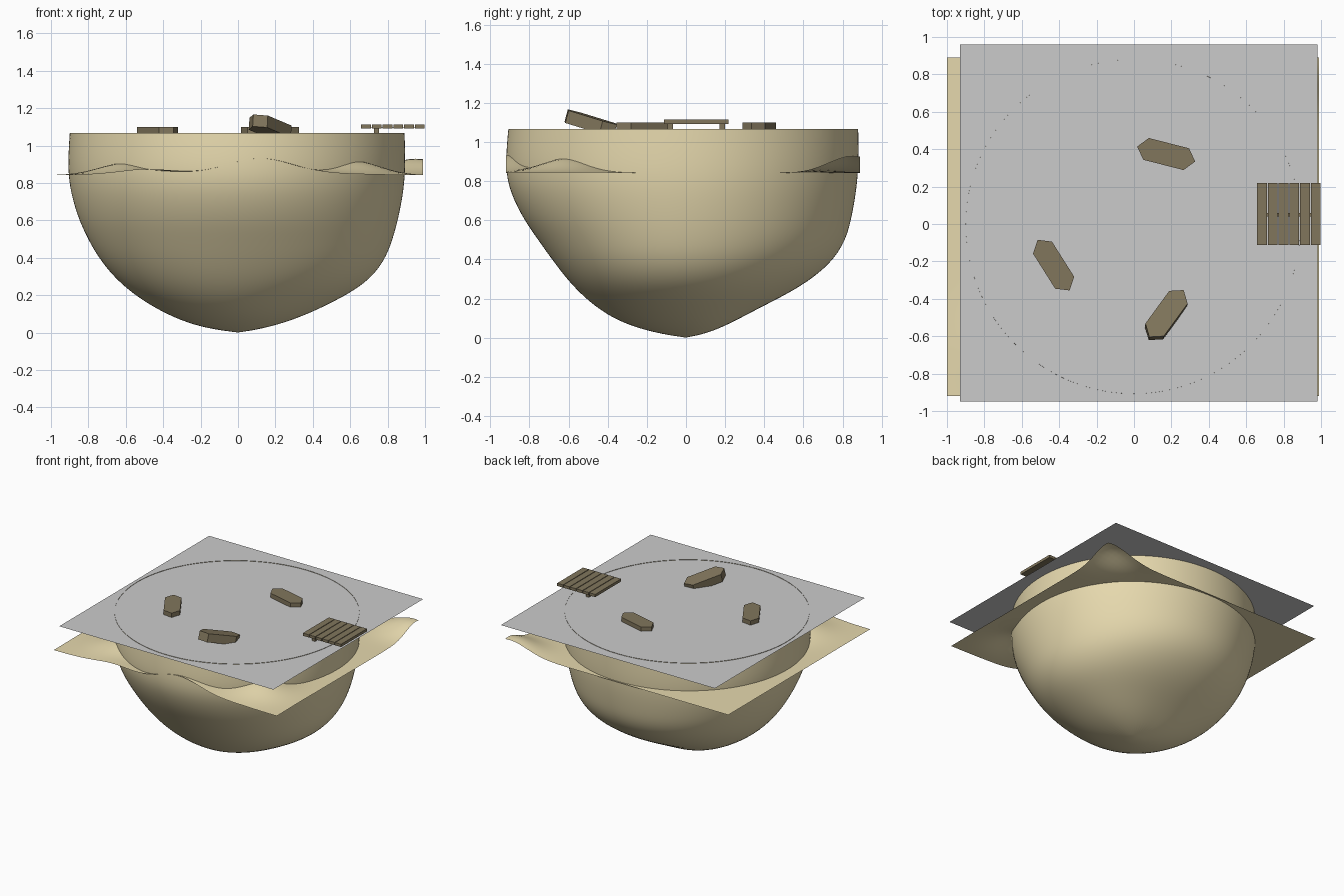
import bpy, bmesh, math
from mathutils import Matrix, Vector

if "Cube" in bpy.data.objects:
    bpy.data.objects.remove(bpy.data.objects["Cube"])


def material(name, rgb):
    m = bpy.data.materials.new(name)
    m.diffuse_color = (*rgb, 1)
    m.use_nodes = True
    m.node_tree.nodes["Principled BSDF"].inputs["Base Color"].default_value = m.diffuse_color
    return m


SAND = material("sand", (0.79, 0.69, 0.42))
WATER = material("water_grey", (0.60, 0.60, 0.60))
WOOD = material("dark_wood", (0.22, 0.18, 0.107))


def make(name, verts, faces, mat, smooth=False):
    me = bpy.data.meshes.new(name)
    me.from_pydata(verts, [], faces)
    me.materials.append(mat)
    bm = bmesh.new()
    bm.from_mesh(me)
    bmesh.ops.recalc_face_normals(bm, faces=bm.faces)
    bm.to_mesh(me)
    bm.free()
    for p in me.polygons:
        p.use_smooth = smooth
    ob = bpy.data.objects.new(name, me)
    bpy.context.collection.objects.link(ob)
    return ob


def prism(name, outline, z0, z1, mat):
    n = len(outline)
    verts = [(x, y, z0) for x, y in outline] + [(x, y, z1) for x, y in outline]
    faces = [list(range(n))[::-1], list(range(n, 2 * n))]
    faces += [(i, (i + 1) % n, n + (i + 1) % n, n + i) for i in range(n)]
    return make(name, verts, faces, mat)


def block(name, x0, x1, y0, y1, z0, z1, mat):
    return prism(name, [(x0, y0), (x1, y0), (x1, y1), (x0, y1)], z0, z1, mat)


# Lake basin: lopsided bowl blended from four side profiles
LEVELS = [0.03, 0.08, 0.16, 0.26, 0.38, 0.50, 0.62, 0.78, 0.92, 1.067]
LEFT = [0.20, 0.345, 0.495, 0.63, 0.735, 0.805, 0.86, 0.905, 0.912, 0.902]
RIGHT = [0.17, 0.33, 0.505, 0.685, 0.785, 0.83, 0.862, 0.892, 0.897, 0.893]
FRONT = [0.18, 0.34, 0.468, 0.577, 0.672, 0.757, 0.842, 0.917, 0.924, 0.910]
BACK = [0.13, 0.24, 0.39, 0.59, 0.745, 0.82, 0.85, 0.877, 0.885, 0.882]
SEG = 48
verts, faces = [(0, 0, -0.002)], []
for k, z in enumerate(LEVELS):
    for i in range(SEG):
        a = 2 * math.pi * i / SEG
        c, s = math.cos(a), math.sin(a)
        r = (RIGHT if c > 0 else LEFT)[k] * c * c + (BACK if s > 0 else FRONT)[k] * s * s
        verts.append((r * c, r * s, z))
for i in range(SEG):
    j = (i + 1) % SEG
    faces.append((0, 1 + j, 1 + i))
    for k in range(len(LEVELS) - 1):
        a, b = 1 + k * SEG, 1 + (k + 1) * SEG
        faces.append((a + i, a + j, b + j, b + i))
basin = make("lake_basin", verts, faces, SAND, True)
sub = basin.modifiers.new("smooth", "SUBSURF")
sub.levels = sub.render_levels = 2

# Shore: gently rolling sheet, each hill is (x, y, height, x spread, y spread)
HILLS = [(0.12, -0.92, 0.090, 0.26, 0.30), (0.62, -0.60, 0.075, 0.20, 0.19),
         (-0.60, -0.62, 0.065, 0.20, 0.20), (-0.45, -0.95, 0.028, 0.20, 0.15),
         (0.95, 0.85, 0.088, 0.22, 0.17)]


def shore_height(x, y):
    return 0.842 + sum(h * math.exp(-((x - a) / p) ** 2 - ((y - b) / q) ** 2)
                       for a, b, h, p, q in HILLS)


N = 50
verts, faces = [], []
for j in range(N + 1):
    for i in range(N + 1):
        x, y = -1 + 1.99 * i / N, -0.92 + 1.81 * j / N
        verts.append((x, y, shore_height(x, y)))
for j in range(N):
    for i in range(N):
        a = j * (N + 1) + i
        faces.append((a, a + 1, a + N + 2, a + N + 1))
make("shore", verts, faces, SAND, True)

# Water sheet
make("water", [(-0.93, -0.95, 1.064), (0.98, -0.95, 1.064),
               (0.98, 0.96, 1.064), (-0.93, 0.96, 1.064)], [(0, 1, 2, 3)], WATER)

# Boats: long six-sided hulls, the front one tipped up
HULL = [(0.16, 0), (0.111, 0.06), (-0.111, 0.06), (-0.16, 0), (-0.111, -0.06), (0.111, -0.06)]
for name, loc, turn, pitch, roll in [
        ("back_boat", (0.172, 0.374, 1.066), -14.4, 0, 0),
        ("left_boat", (-0.43, -0.22, 1.066), -57.7, 0, 0),
        ("tipped_boat", (0.172, -0.487, 1.096), -126.2, -14, 6)]:
    boat = prism(name, HULL, -0.033, 0.033, WOOD)
    boat.matrix_world = (Matrix.Translation(Vector(loc))
                         @ Matrix.Rotation(math.radians(turn), 4, "Z")
                         @ Matrix.Rotation(math.radians(pitch), 4, "Y")
                         @ Matrix.Rotation(math.radians(roll), 4, "X"))

# Dock: six planks on two posts
for i in range(6):
    x = 0.658 + i * 0.0575
    block(f"dock_plank_{i + 1}", x, x + 0.052, -0.112, 0.218, 1.092, 1.114, WOOD)
block("dock_beam", 0.70, 0.96, 0.04, 0.06, 1.095, 1.098, WOOD)
for side, y in (("front", -0.08), ("back", 0.185)):
    block(f"{side}_dock_post", 0.727, 0.753, y - 0.014, y + 0.014, 1.0, 1.094, WOOD)
